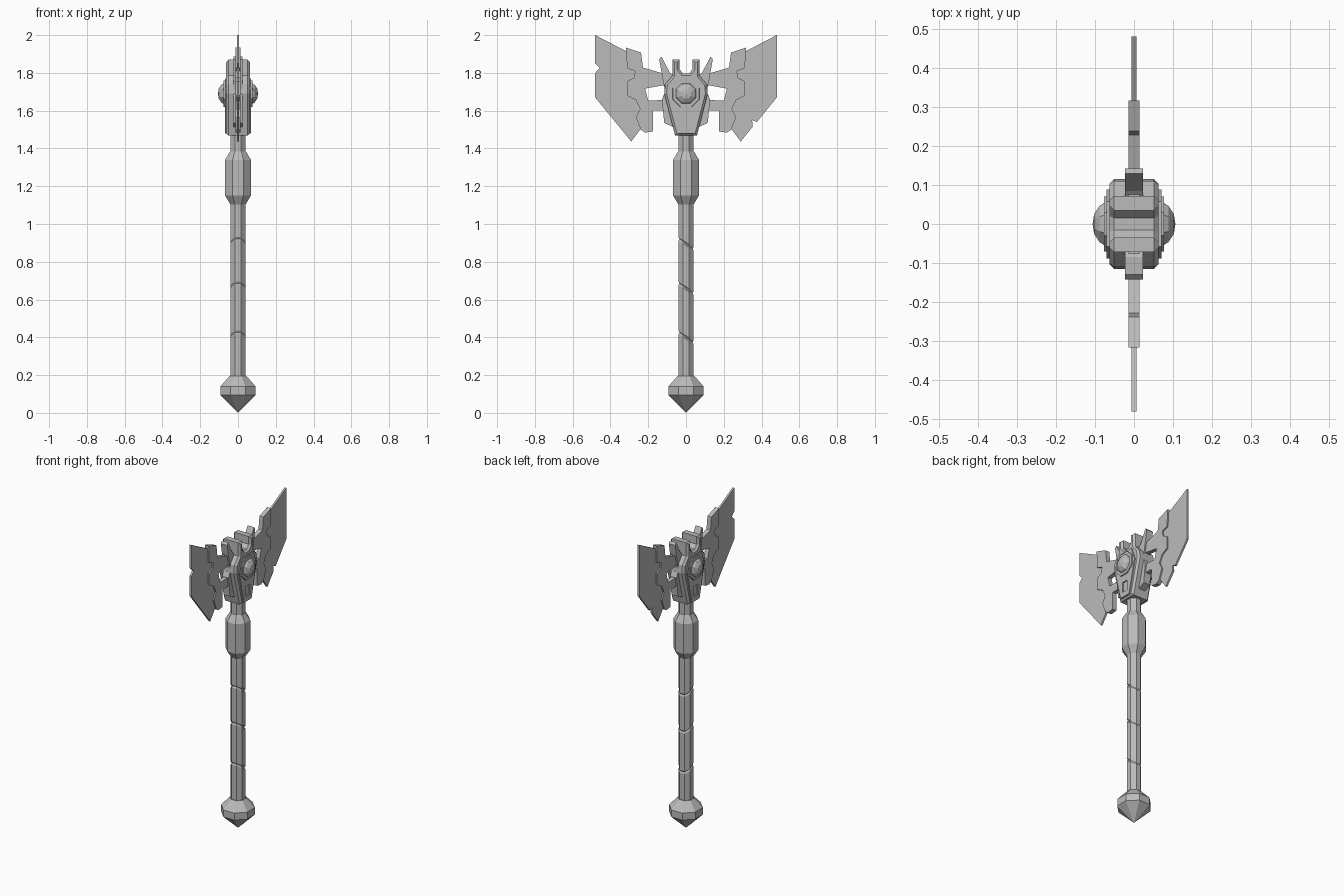
import bpy, bmesh, math
from mathutils import Vector

if "Cube" in bpy.data.objects:
    bpy.data.objects.remove(bpy.data.objects["Cube"], do_unlink=True)

steel = bpy.data.materials.new("grey steel")
steel.use_nodes = True
GREY = (0.5, 0.5, 0.5, 1)
steel.diffuse_color = GREY
steel.node_tree.nodes["Principled BSDF"].inputs["Base Color"].default_value = GREY


def finish(name, bm):
    bmesh.ops.recalc_face_normals(bm, faces=bm.faces)
    mesh = bpy.data.meshes.new(name)
    bm.to_mesh(mesh)
    bm.free()
    mesh.materials.append(steel)
    obj = bpy.data.objects.new(name, mesh)
    bpy.context.collection.objects.link(obj)
    return obj


def lathe(profile, place, sides=8):
    """Turn (height, flat radius) pairs into a faceted solid."""
    bm = bmesh.new()
    rings = []
    for h, r in profile:
        r /= math.cos(math.pi / sides)
        angles = [(i + 0.5) * math.tau / sides for i in range(sides)]
        rings.append([bm.verts.new(place(r * math.cos(a), r * math.sin(a), h)) for a in angles])
    for low, high in zip(rings, rings[1:]):
        for i in range(sides):
            j = (i + 1) % sides
            bm.faces.new((low[i], low[j], high[j], high[i]))
    bm.faces.new(rings[0])
    bm.faces.new(rings[-1])
    bmesh.ops.remove_doubles(bm, verts=bm.verts, dist=0.0002)
    return bm


def prism(name, points, x0, x1, side=1, chamfer=0):
    """Extrude a (y, z) outline from x0 to x1."""
    bm = bmesh.new()
    face = bm.faces.new([bm.verts.new((x0, y * side, z)) for y, z in points])
    out = bmesh.ops.extrude_face_region(bm, geom=[face])
    verts = [v for v in out["geom"] if isinstance(v, bmesh.types.BMVert)]
    bmesh.ops.translate(bm, verts=verts, vec=(x1 - x0, 0, 0))
    if chamfer:
        rim = [e for e in bm.edges if abs(e.verts[0].co.x - e.verts[1].co.x) < 1e-5]
        bmesh.ops.bevel(bm, geom=rim, offset=chamfer, segments=1, affect="EDGES")
    return finish(name, bm)


def symmetric(half):
    return half + [(-y, z) for y, z in reversed(half)]


def upright(x, y, h):
    return x, y, h


# Shaft with slanted grooves
bm = lathe([(0.17, 0.04), (1.49, 0.04)], upright)
slant = Vector((0, 0.65, 1)).normalized()
for z in (0.40, 0.66, 0.895):
    for offset in (-0.009, 0.009, 0):
        cut = bmesh.ops.bisect_plane(
            bm, geom=bm.verts[:] + bm.edges[:] + bm.faces[:],
            plane_co=(0, 0, z + offset), plane_no=slant)
    for v in cut["geom_cut"]:
        if isinstance(v, bmesh.types.BMVert):
            v.co.x *= 0.86
            v.co.y *= 0.86
finish("shaft", bm)

# Pommel and upper grip
finish("pommel", lathe([(0, 0), (0.095, 0.093), (0.14, 0.093), (0.195, 0.045)], upright))
finish("upper_grip", lathe([(1.103, 0.04), (1.15, 0.068), (1.34, 0.068), (1.385, 0.042)], upright))

# Head block with two short prongs on top
prism("head_block", symmetric([
    (0.058, 1.468), (0.115, 1.69), (0.11, 1.74), (0.072, 1.785), (0.072, 1.87),
    (0.035, 1.87), (0.035, 1.82), (0.015, 1.797)]), -0.063, 0.063, chamfer=0.012)

# Face plates with a sunken slot, collars and gems on both flats
for side, label in ((1, "left"), (-1, "right")):
    plate = prism(label + "_face_plate", symmetric([
        (0.038, 1.478), (0.088, 1.69), (0.058, 1.77)]), 0.055 * side, 0.07 * side)
    cutter = prism("slot_cutter", symmetric([(0.02, 1.51), (0.02, 1.575)]), 0.05 * side, 0.08 * side)
    cutter.hide_render = True
    mod = plate.modifiers.new("slot", "BOOLEAN")
    mod.operation = "DIFFERENCE"
    mod.object = cutter
    bpy.context.view_layer.objects.active = plate
    bpy.ops.object.modifier_apply(modifier=mod.name)
    bpy.data.objects.remove(cutter, do_unlink=True)

    def sideways(a, b, h):
        return h * side, a, 1.69 + b

    finish(label + "_gem_collar", lathe([(0.055, 0.072), (0.077, 0.07), (0.077, 0.055)], sideways))
    finish(label + "_gem", lathe([(0.07, 0.057), (0.088, 0.047), (0.102, 0.026), (0.106, 0)], sideways))

# Outlines shared by both sides of the head
SPIKE = [(0.04, 1.76), (0.085, 1.80), (0.13, 1.886), (0.142, 1.873), (0.122, 1.76),
         (0.11, 1.70), (0.128, 1.66), (0.115, 1.535), (0.06, 1.51)]
BRACKET = [(0.05, 1.79), (0.115, 1.795), (0.228, 1.828), (0.238, 1.907), (0.317, 1.934),
           (0.312, 1.825), (0.27, 1.81), (0.275, 1.775), (0.312, 1.755), (0.312, 1.68),
           (0.265, 1.655), (0.243, 1.61), (0.265, 1.565), (0.24, 1.50), (0.217, 1.484),
           (0.175, 1.49), (0.175, 1.60), (0.05, 1.60), (0.05, 1.66), (0.20, 1.653),
           (0.217, 1.717), (0.127, 1.733), (0.05, 1.73)]
TOP = [(0.24, 1.875), (0.481, 2.0)]
BOTTOM = [(0.29, 1.437), (0.22, 1.53), (0.24, 1.62)]
EDGE_NOTCH = [(0.481, 1.85), (0.457, 1.825), (0.481, 1.80), (0.481, 1.67)]
LOWER_NOTCH = [(0.481, 1.67), (0.375, 1.54), (0.35, 1.55), (0.353, 1.515)]

# Spikes, brackets and the two differently chipped blades
for side, label, chips in ((-1, "front", EDGE_NOTCH), (1, "back", LOWER_NOTCH)):
    prism(label + "_spike", SPIKE, -0.023, 0.023, side)
    prism(label + "_bracket", BRACKET, -0.014, 0.014, side)
    prism(label + "_blade", TOP + chips + BOTTOM, -0.006, 0.006, side)
